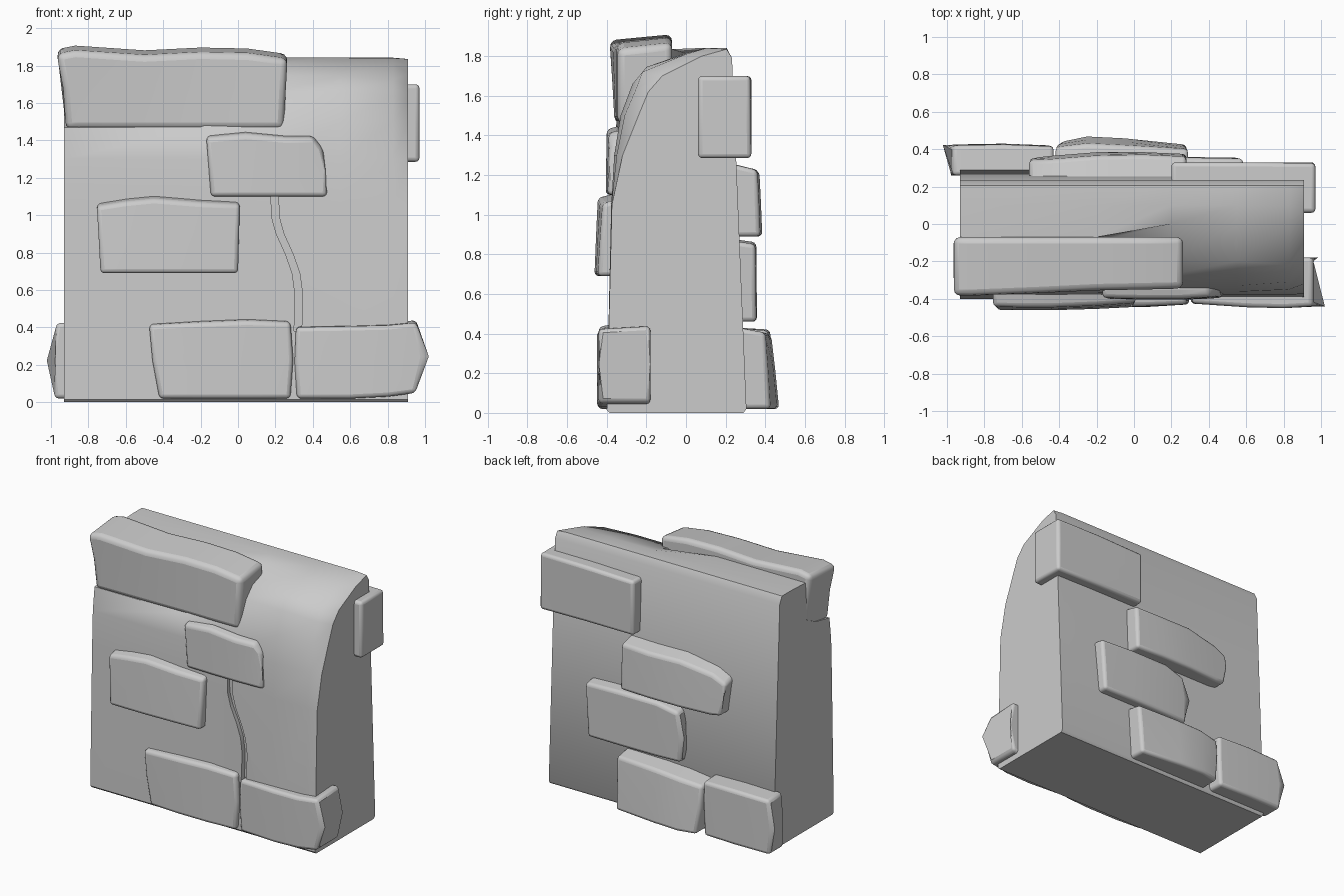
import bpy, bmesh, math


def make(name, rings, bevel=0.0, angle=40, closed=True):
    """Loft a list of equal-length rings, cap both ends, bevel and smooth."""
    bm = bmesh.new()
    vs = [[bm.verts.new(p) for p in r] for r in rings]
    n = len(rings[0])
    for a, b in zip(vs, vs[1:]):
        for i in range(n):
            bm.faces.new((a[i], a[(i + 1) % n], b[(i + 1) % n], b[i]))
    bm.faces.new(vs[0])
    bm.faces.new(vs[-1])
    bmesh.ops.recalc_face_normals(bm, faces=bm.faces)
    me = bpy.data.meshes.new(name)
    bm.to_mesh(me)
    bm.free()
    ob = bpy.data.objects.new(name, me)
    bpy.context.collection.objects.link(ob)
    if bevel:
        m = ob.modifiers.new("bevel", "BEVEL")
        m.width, m.segments = bevel, 3
        m.limit_method, m.angle_limit = "ANGLE", math.radians(35)
    smooth(ob, angle)
    return ob


def smooth(ob, angle):
    bpy.ops.object.select_all(action="DESELECT")
    bpy.context.view_layer.objects.active = ob
    ob.select_set(True)
    bpy.ops.object.shade_smooth_by_angle(angle=math.radians(angle))


def stone(name, cols, back, drop=0.03, bulge=(0, 0), bevel=0.022):
    """cols: (x bottom, x top, z bottom, z top, face y bottom, face y top)."""
    rings = []
    for i, (xb, xt, z0, z1, yb, yt) in enumerate(cols):
        b = bulge[0] if i == 0 else bulge[1] if i == len(cols) - 1 else 0
        xm, zm, ym = (xb + xt) / 2 + b, (z0 + z1) / 2, (yb + yt) / 2
        rings.append([(xb, yb, z0), (xm, ym, zm), (xt, yt, z1 - drop),
                      (xt, back, z1), (xm, back, zm), (xb, back, z0)])
    return make(name, rings, bevel, 50)


# Wall core: side profiles (y, z) lofted along x, chipped at the right front corner
main = [(-.40, .015), (-.377, 1.05), (-.362, 1.3), (-.33, 1.5), (-.27, 1.66), (-.2, 1.745),
        (0, 1.815), (.1, 1.842), (.205, 1.842), (.232, 1.79), (.305, .02), (.29, 0), (-.385, 0)]
left = [(-.40, .015), (-.378, 1.05), (-.37, 1.3), (-.35, 1.47), (-.2, 1.5), (-.09, 1.55),
        (-.07, 1.835)] + main[7:]
near = [(-.40, .015), (-.377, 1.05), (-.35, 1.3), (-.31, 1.5), (-.25, 1.64), (-.22, 1.72),
        (0, 1.81), (.1, 1.84)] + main[8:]
chip = [(-.40, .015), (-.374, 1.05), (-.32, 1.3), (-.24, 1.5), (-.19, 1.62), (-.12, 1.7),
        (0, 1.76), (.08, 1.80), (.205, 1.835)] + main[9:]
stations = [(-.93, left), (-.2, left), (.2, main), (.55, main), (.83, near), (.91, chip)]
wall = make("wall_core", [[(x, y, z) for y, z in p] for x, p in stations], 0, 42)

# Crack: winding groove cut in the front face
path = [(.32, .38), (.325, .58), (.31, .69), (.275, .79), (.225, .9), (.2, .99), (.195, 1.14)]
w = .02
cutter = make("crack_cutter", [[(x - w, -.5, z), (x + w, -.5, z), (x + w, -.352, z), (x - w, -.352, z)]
                               for x, z in path])
mod = wall.modifiers.new("crack", "BOOLEAN")
mod.object, mod.operation, mod.solver = cutter, "DIFFERENCE", "EXACT"
bpy.context.view_layer.objects.active = wall
bpy.ops.object.modifier_apply(modifier="crack")
bpy.data.objects.remove(cutter)
smooth(wall, 42)

# Front stones
stone("cap_stone", [(-.92, -.97, 1.46, 1.89, -.36, -.385), (-.85, -.87, 1.46, 1.91, -.36, -.385),
                    (-.5, -.5, 1.46, 1.885, -.355, -.37), (-.2, -.2, 1.46, 1.90, -.35, -.355),
                    (.05, .05, 1.46, 1.895, -.35, -.35), (.245, .265, 1.46, 1.865, -.345, -.345)],
      -.07, .03, (.01, 0), .035)
stone("front_upper_stone", [(-.145, -.17, 1.1, 1.43, -.40, -.395), (.05, .04, 1.1, 1.45, -.405, -.4),
                            (.25, .25, 1.1, 1.43, -.405, -.4), (.4, .4, 1.1, 1.43, -.40, -.39),
                            (.475, .45, 1.1, 1.37, -.395, -.375)], -.33, .02, (0, .02))
stone("front_middle_stone", [(-.735, -.755, .69, 1.07, -.46, -.44), (-.6, -.6, .69, 1.095, -.462, -.445),
                             (-.45, -.45, .69, 1.11, -.462, -.445), (-.2, -.2, .69, 1.09, -.455, -.435),
                             (.0, .01, .69, 1.08, -.445, -.42)], -.34, .025)
stone("front_lower_stone", [(-.42, -.475, .02, .425, -.43, -.43), (-.2, -.2, .02, .44, -.445, -.44),
                            (.05, .05, .02, .45, -.445, -.44), (.28, .28, .02, .44, -.43, -.43)],
      -.35, .015, (-.01, .015))
stone("front_corner_stone", [(.315, .31, .02, .415, -.425, -.425), (.6, .6, .02, .42, -.445, -.445),
                             (.8, .8, .03, .425, -.45, -.45), (.95, .955, .05, .44, -.44, -.44)],
      -.18, .015, (-.01, .045))

# Back stones
stone("back_upper_stone", [(.2, .2, 1.29, 1.69, .33, .33), (.6, .6, 1.29, 1.70, .33, .33),
                           (.97, .97, 1.285, 1.70, .33, .325)], .06, 0)
stone("back_middle_stone", [(-.53, -.56, .9, 1.17, .355, .34), (-.45, -.45, .89, 1.22, .365, .345),
                            (-.2, -.2, .89, 1.26, .385, .365), (.05, .05, .89, 1.255, .385, .37),
                            (.28, .28, .89, 1.26, .375, .36)], .22, .035, (-.02, 0))
stone("back_low_middle_stone", [(-.19, -.17, .46, .84, .34, .34), (0, 0, .46, .88, .355, .355),
                                (.3, .3, .46, .88, .358, .355), (.56, .585, .46, .87, .355, .35)],
      .22, .02, (-.02, 0))
stone("back_lower_stone", [(-.39, -.42, .02, .4, .44, .41), (-.25, -.25, .02, .42, .47, .43),
                           (-.05, -.05, .02, .43, .46, .42), (.28, .29, .02, .435, .425, .40)],
      .24, .03, (-.01, 0))
stone("back_corner_stone", [(-.98, -.97, .02, .425, .425, .42), (-.7, -.7, .02, .43, .43, .425),
                            (-.44, -.43, .02, .425, .42, .415)], .26, .01, (-.025, .005))
